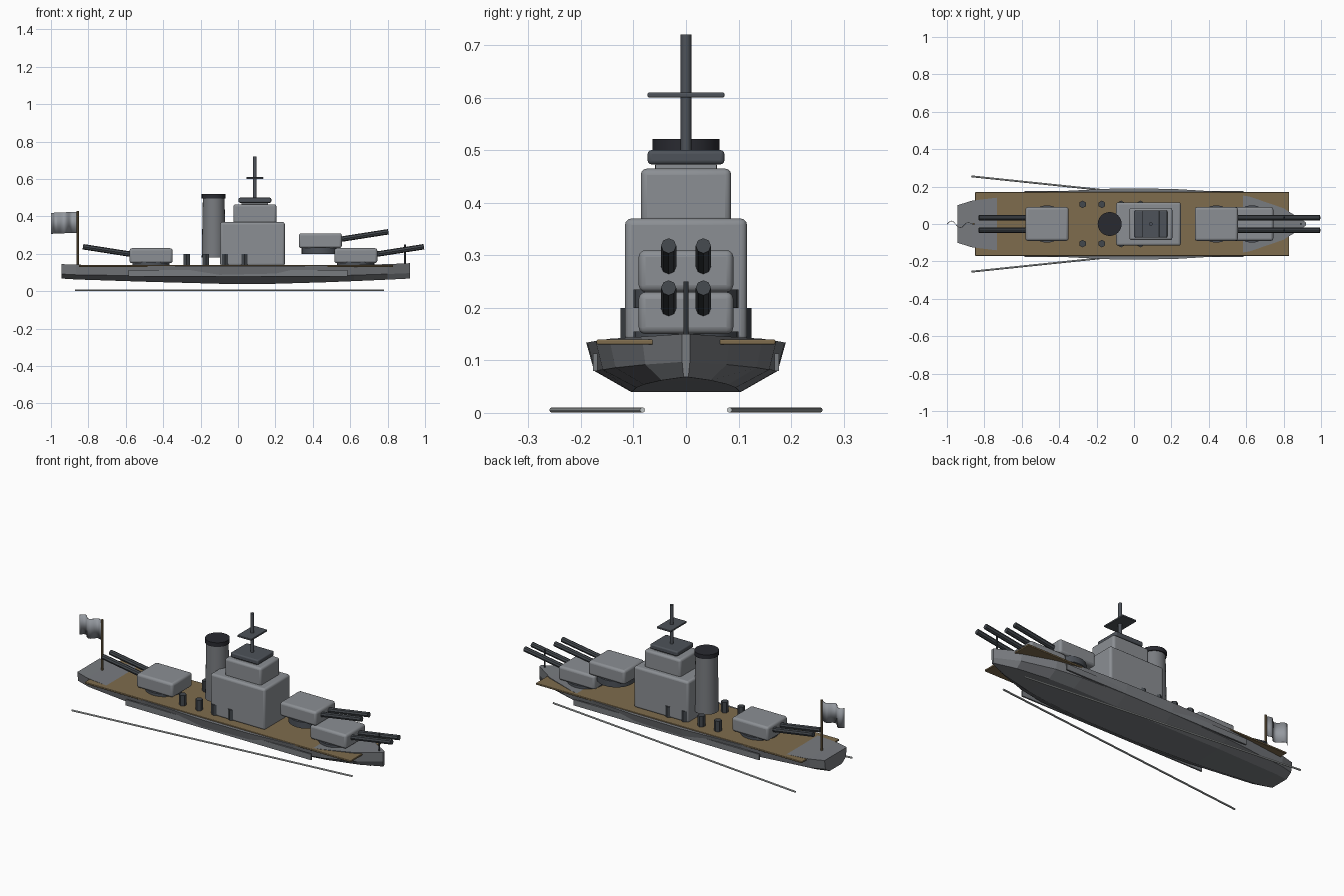
import bpy, bmesh, math
from mathutils import Vector

cube = bpy.data.objects.get("Cube")
if cube:
    bpy.data.objects.remove(cube, do_unlink=True)


def material(name, rgb):
    m = bpy.data.materials.new(name)
    m.use_nodes = True
    m.diffuse_color = (*rgb, 1)
    m.node_tree.nodes["Principled BSDF"].inputs["Base Color"].default_value = (*rgb, 1)
    return m


HULL = material("hull grey", (0.19, 0.20, 0.215))
GREY = material("light grey", (0.26, 0.275, 0.295))
STEEL = material("dark steel", (0.075, 0.085, 0.10))
BLACK = material("soot black", (0.022, 0.023, 0.03))
GUN = material("gun metal", (0.055, 0.063, 0.072))
WOOD = material("deck wood", (0.21, 0.15, 0.075))
CLOTH = material("flag cloth", (0.30, 0.32, 0.35))
FOAM = material("wake foam", (0.55, 0.58, 0.58))


def add_mesh(name, bm, mat):
    bmesh.ops.recalc_face_normals(bm, faces=bm.faces)
    me = bpy.data.meshes.new(name)
    bm.to_mesh(me)
    bm.free()
    me.materials.append(mat)
    ob = bpy.data.objects.new(name, me)
    bpy.context.collection.objects.link(ob)
    return ob


def smooth(ob, degrees=35):
    bpy.ops.object.select_all(action='DESELECT')
    ob.select_set(True)
    bpy.context.view_layer.objects.active = ob
    bpy.ops.object.shade_smooth_by_angle(angle=math.radians(degrees))


def box(name, lo, hi, mat, bevel=0.0):
    bm = bmesh.new()
    bmesh.ops.create_cube(bm, size=1)
    lo, hi = Vector(lo), Vector(hi)
    for v in bm.verts:
        v.co = (lo + hi) / 2 + v.co * (hi - lo)
    ob = add_mesh(name, bm, mat)
    if bevel:
        mod = ob.modifiers.new("rounded edges", 'BEVEL')
        mod.width = bevel
        mod.segments = 3
        smooth(ob)
    return ob


def rod(name, a, b, r, mat, sides=8, r_end=None):
    a, b = Vector(a), Vector(b)
    bm = bmesh.new()
    bmesh.ops.create_cone(bm, cap_ends=True, segments=sides, radius1=r,
                          radius2=r if r_end is None else r_end, depth=(b - a).length)
    turn = (b - a).to_track_quat('Z', 'Y')
    for v in bm.verts:
        v.co = (a + b) / 2 + turn @ v.co
    ob = add_mesh(name, bm, mat)
    if sides > 8:
        smooth(ob)
    return ob


# Hull: stations of (x, half width, deck height, chine height, keel height)
stations = [(-0.945, 0.10, 0.145, 0.092, 0.068), (-0.865, 0.125, 0.142, 0.088, 0.063),
            (-0.47, 0.172, 0.136, 0.082, 0.05), (-0.1, 0.19, 0.134, 0.08, 0.04),
            (0.2, 0.188, 0.134, 0.08, 0.04), (0.47, 0.172, 0.137, 0.082, 0.048),
            (0.62, 0.146, 0.141, 0.086, 0.054), (0.8, 0.084, 0.145, 0.092, 0.062),
            (0.92, 0.008, 0.15, 0.097, 0.068)]
bm = bmesh.new()
rings = []
for x, w, top, chine, keel in stations:
    half = [(w, top), (w * 0.92, chine), (w * 0.55, keel)]
    ring = half + [(-y, z) for y, z in reversed(half)]
    rings.append([bm.verts.new((x, y, z)) for y, z in ring])
for a, b in zip(rings, rings[1:]):
    for i in range(6):
        j = (i + 1) % 6
        bm.faces.new((a[i], a[j], b[j], b[i]))
bm.faces.new(rings[0])
bm.faces.new(rings[-1])
add_mesh("hull", bm, HULL)

box("deck", (-0.85, -0.17, 0.13), (0.83, 0.17, 0.14), WOOD, 0.003)

# Parts repeated on both sides
for s, side in ((1, "left"), (-1, "right")):
    y1, y2 = sorted((s * 0.168, s * 0.177))
    box(f"{side}_armour_belt", (-0.585, y1, 0.08), (0.585, y2, 0.113), HULL)
    rod(f"{side}_wake", (-0.87, s * 0.255, 0.0055), (0.78, s * 0.083, 0.0055), 0.005, FOAM)
    for i in range(4):
        x = -0.275 + i * 0.103
        rod(f"{side}_vent_{i + 1}", (x, s * 0.105, 0.135), (x, s * 0.105, 0.2), 0.02, GUN, 6)

# Superstructure tiers
box("bridge_base", (-0.095, -0.116, 0.135), (0.25, 0.116, 0.37), GREY, 0.012)
box("bridge_upper", (-0.025, -0.086, 0.36), (0.205, 0.086, 0.465), GREY, 0.012)
box("bridge_neck", (0.02, -0.058, 0.46), (0.16, 0.058, 0.478), GREY)
box("bridge_roof", (0.003, -0.073, 0.473), (0.178, 0.073, 0.5), STEEL, 0.007)

# Mast with its crossing platform
rod("mast", (0.09, 0, 0.495), (0.09, 0, 0.72), 0.01, STEEL, 12)
box("mast_platform", (0.045, -0.073, 0.6), (0.135, 0.073, 0.61), STEEL, 0.003)

# Funnel
rod("funnel", (-0.13, 0, 0.18), (-0.13, 0, 0.5), 0.064, HULL, 24, 0.058)
rod("funnel_cap", (-0.13, 0, 0.497), (-0.13, 0, 0.521), 0.064, BLACK, 24)


# Gun turrets
def turret(name, x, z, facing):
    rod(f"{name}_barbette", (x, 0, z - 0.03), (x, 0, z + 0.005), 0.1, STEEL, 24)
    box(f"{name}_house", (x - 0.115, -0.09, z), (x + 0.115, 0.09, z + 0.08), GREY, 0.013)
    for s, side in ((1, "left"), (-1, "right")):
        rod(f"{name}_{side}_barrel", (x + facing * 0.09, s * 0.033, z + 0.045),
            (x + facing * 0.364, s * 0.033, z + 0.088), 0.0145, GUN)


turret("bow_turret", 0.63, 0.15, 1)
turret("raised_turret", 0.44, 0.23, 1)
turret("stern_turret", -0.465, 0.15, -1)

# Staffs
rod("bow_staff", (0.892, 0, 0.145), (0.892, 0, 0.25), 0.005, GUN)
rod("flag_pole", (-0.857, 0, 0.13), (-0.857, 0, 0.43), 0.006, WOOD)

# Waving flag
bm = bmesh.new()
cols = 16
strip = []
for i in range(cols + 1):
    t = i / cols
    y = 0.018 * math.sin(t * 3 * math.pi) * min(1, 3 * t)
    strip.append([bm.verts.new((-0.857 - 0.143 * t, y, z - 0.006 * t)) for z in (0.313, 0.425)])
for a, b in zip(strip, strip[1:]):
    bm.faces.new((a[0], b[0], b[1], a[1]))
flag = add_mesh("flag", bm, CLOTH)
mod = flag.modifiers.new("cloth thickness", 'SOLIDIFY')
mod.thickness = 0.003
smooth(flag, 60)
